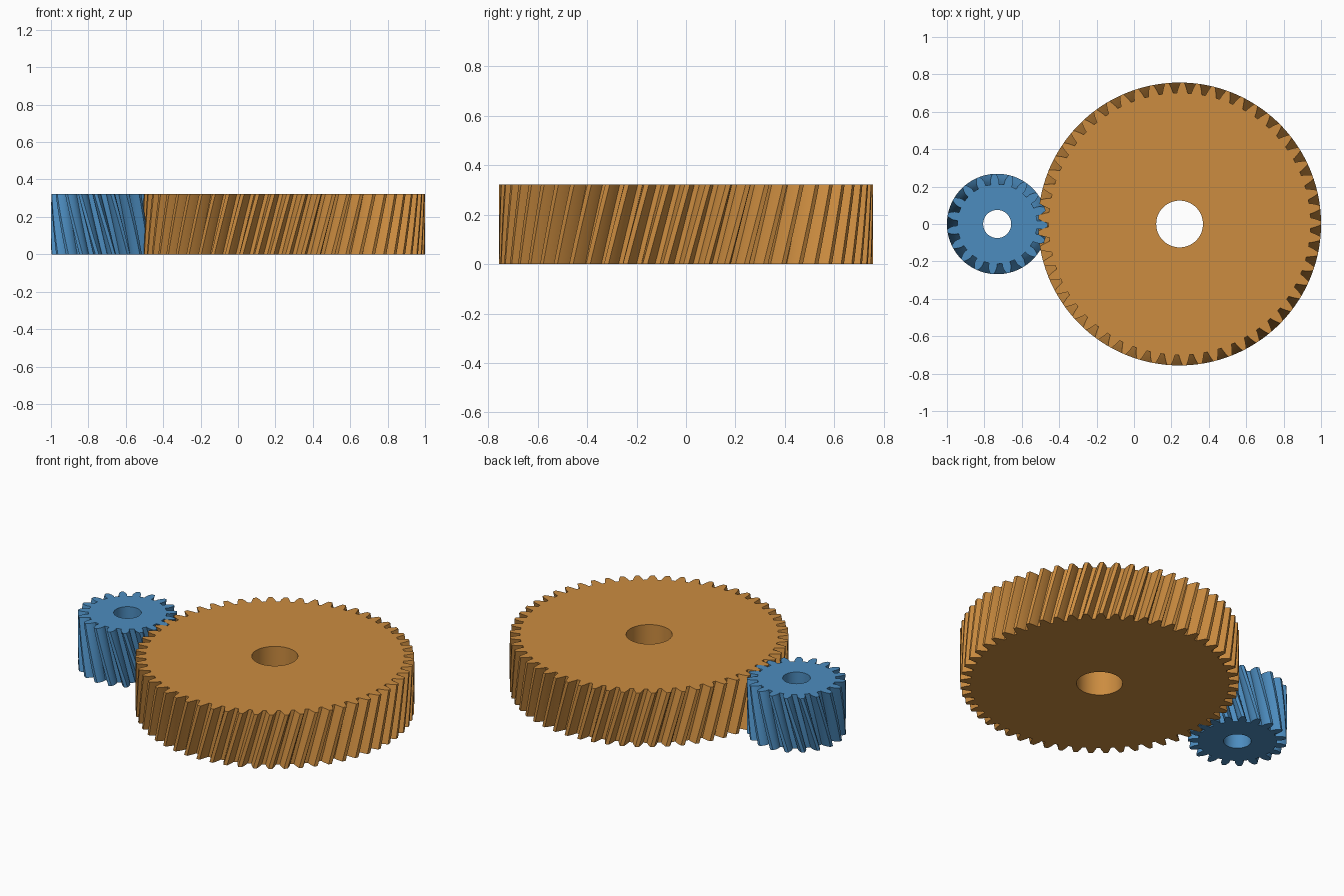
import bpy, bmesh, math

cube = bpy.data.objects.get("Cube")
if cube:
    bpy.data.objects.remove(cube, do_unlink=True)

UNIT = 0.02479                      # normal module
HELIX = math.radians(15)
MODULE = UNIT / math.cos(HELIX)     # transverse module
PRESSURE = math.atan(math.tan(math.radians(20)) / math.cos(HELIX))
HEIGHT = 13 * UNIT
LAYERS = 14


def involute(angle):
    return math.tan(angle) - angle


def gear_profile(teeth):
    """Polar (radius, angle) outline of an involute gear, tooth centred on angle 0."""
    pitch = MODULE * teeth / 2
    base = pitch * math.cos(PRESSURE)
    root, tip = pitch - 1.25 * UNIT, pitch + UNIT
    start = max(root, base)
    radii = [start + (tip - start) * i / 5 for i in range(6)]
    flank = [(r, math.pi / (2 * teeth) + involute(PRESSURE)
              - involute(math.acos(min(1, base / r)))) for r in radii]
    if root < base:
        flank.insert(0, (root, flank[0][1]))
    step = 2 * math.pi / teeth
    outline = []
    for t in range(teeth):
        mid = t * step
        outline += [(r, mid - a) for r, a in flank]
        outline.append((tip, mid))
        outline += [(r, mid + a) for r, a in reversed(flank)]
        outline.append((root, mid + step / 2))
    return outline


def add_ring(bm, polar, z, turn=0):
    verts = [bm.verts.new((r * math.cos(a + turn), r * math.sin(a + turn), z))
             for r, a in polar]
    return verts


def join_rings(bm, low, high):
    n = len(low)
    for i in range(n):
        j = (i + 1) % n
        bm.faces.new((low[i], low[j], high[j], high[i]))


def loop_edges(bm, ring):
    return [bm.edges.get((ring[i - 1], ring[i])) for i in range(len(ring))]


def make_gear(name, teeth, bore, x, hand, material):
    bm = bmesh.new()
    outline = gear_profile(teeth)
    twist = hand * HEIGHT * math.tan(HELIX) / (MODULE * teeth / 2)

    # Twisted toothed wall
    rings = [add_ring(bm, outline, HEIGHT * k / LAYERS, twist * k / LAYERS)
             for k in range(LAYERS + 1)]
    for low, high in zip(rings, rings[1:]):
        join_rings(bm, low, high)

    # Shaft bore
    circle = [(bore, 2 * math.pi * i / 64) for i in range(64)]
    bore_low, bore_high = add_ring(bm, circle, 0), add_ring(bm, circle, HEIGHT)
    join_rings(bm, bore_high, bore_low)

    # Flat end faces with the bore left open
    for outer, inner, up in ((rings[0], bore_low, -1), (rings[-1], bore_high, 1)):
        bmesh.ops.triangle_fill(bm, use_beauty=True, normal=(0, 0, up),
                                edges=loop_edges(bm, outer) + loop_edges(bm, inner))
    bmesh.ops.recalc_face_normals(bm, faces=bm.faces[:])

    mesh = bpy.data.meshes.new(name)
    bm.to_mesh(mesh)
    bm.free()
    obj = bpy.data.objects.new(name, mesh)
    obj.location.x = x
    mesh.materials.append(material)
    bpy.context.collection.objects.link(obj)
    bpy.ops.object.select_all(action='DESELECT')
    obj.select_set(True)
    bpy.context.view_layer.objects.active = obj
    bpy.ops.object.shade_smooth_by_angle(angle=math.radians(25))


def make_material(name, color):
    mat = bpy.data.materials.new(name)
    mat.use_nodes = True
    mat.diffuse_color = color
    for node in mat.node_tree.nodes:
        if node.type == 'BSDF_PRINCIPLED':
            node.inputs["Base Color"].default_value = color
    return mat


bronze = make_material("bronze", (0.604, 0.264, 0.051, 1))
steel_blue = make_material("steel_blue", (0.073, 0.264, 0.522, 1))

# Meshing pair with opposite helix hands
make_gear("large_gear", 57, 0.125, 0.2437, 1, bronze)
make_gear("pinion_gear", 19, 0.075, -0.7314, -1, steel_blue)
